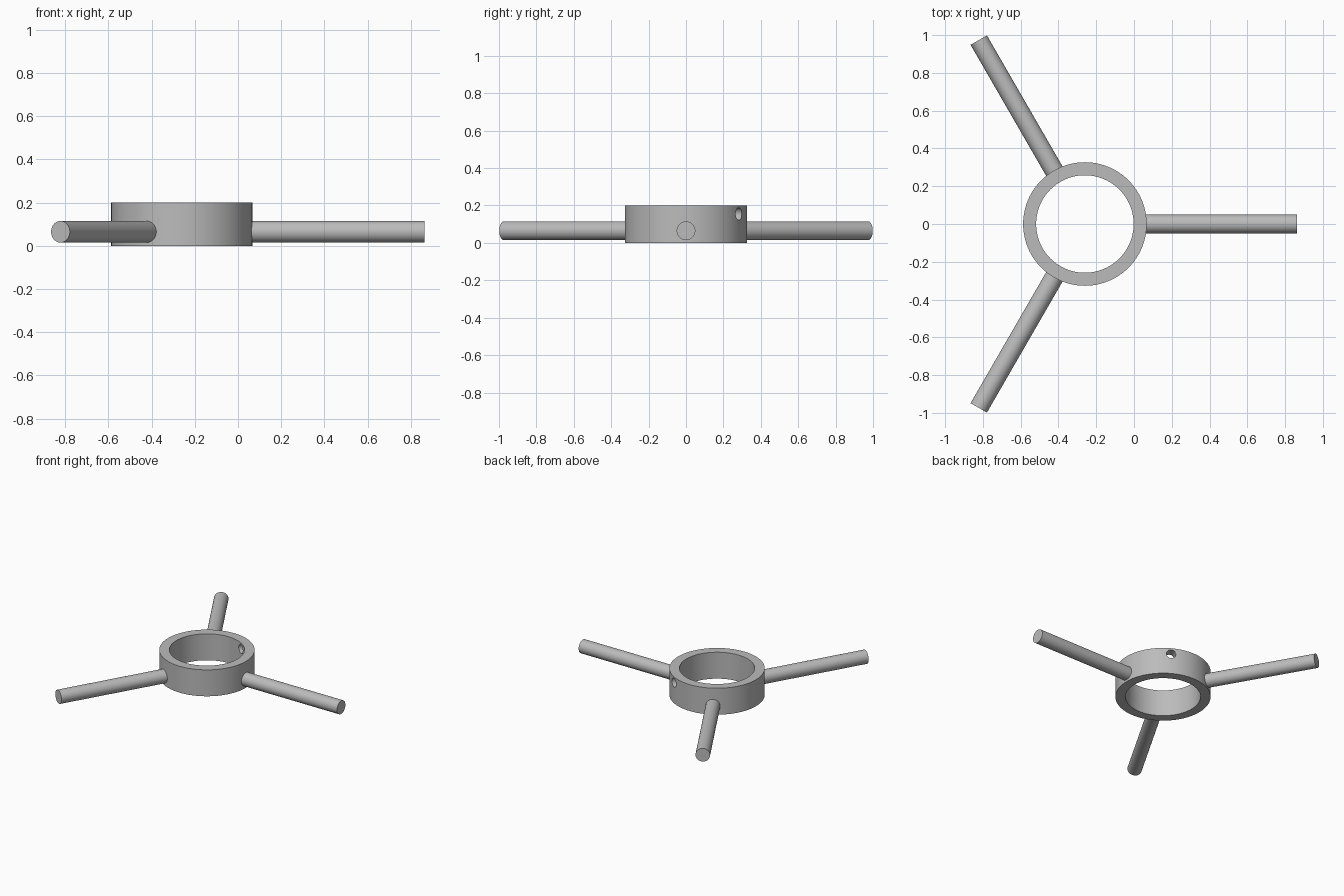
import bpy
from math import radians, pi
from mathutils import Matrix, Vector

cube = bpy.data.objects.get("Cube")
if cube:
    bpy.data.objects.remove(cube, do_unlink=True)

HUB = Vector((-0.26, 0, 0))
OUTER, INNER, HEIGHT = 0.327, 0.258, 0.2

grey = bpy.data.materials.new("metal grey")
grey.use_nodes = True
colour = (0.5, 0.5, 0.5, 1)
grey.diffuse_color = colour
grey.node_tree.nodes["Principled BSDF"].inputs["Base Color"].default_value = colour


def cylinder(name, radius, depth, sides, matrix):
    bpy.ops.mesh.primitive_cylinder_add(vertices=sides, radius=radius, depth=depth)
    obj = bpy.context.object
    obj.name = name
    obj.data.transform(matrix)
    obj.data.materials.append(grey)
    return obj


def radial(name, angle, start, end, z, radius):
    """Cylinder running outward from the hub axis at the given angle."""
    matrix = (Matrix.Translation(HUB + Vector((0, 0, z)))
              @ Matrix.Rotation(radians(angle), 4, "Z")
              @ Matrix.Translation(((start + end) / 2, 0, 0))
              @ Matrix.Rotation(pi / 2, 4, "Y"))
    return cylinder(name, radius, end - start, 48, matrix)


def cut(target, cutter):
    mod = target.modifiers.new("cut", "BOOLEAN")
    mod.operation = "DIFFERENCE"
    mod.solver = "EXACT"
    mod.object = cutter
    bpy.ops.object.select_all(action="DESELECT")
    target.select_set(True)
    bpy.context.view_layer.objects.active = target
    bpy.ops.object.modifier_apply(modifier=mod.name)
    bpy.data.objects.remove(cutter, do_unlink=True)


def smooth(obj):
    bpy.ops.object.select_all(action="DESELECT")
    obj.select_set(True)
    bpy.context.view_layer.objects.active = obj
    bpy.ops.object.shade_smooth_by_angle(angle=radians(30))


# Hub ring with its bore and one set screw hole
middle = Matrix.Translation(HUB + Vector((0, 0, HEIGHT / 2)))
ring = cylinder("hub_ring", OUTER, HEIGHT, 96, middle)
cut(ring, cylinder("bore_cutter", INNER, HEIGHT * 2, 96, middle))
cut(ring, radial("screw_hole_cutter", 60, 0.2, 0.4, 0.155, 0.033))
smooth(ring)

# Three spokes, evenly spaced
for name, angle in (("left_spoke", 0), ("back_spoke", 120), ("front_spoke", 240)):
    smooth(radial(name, angle, 0.3, 1.124, 0.065, 0.05))
